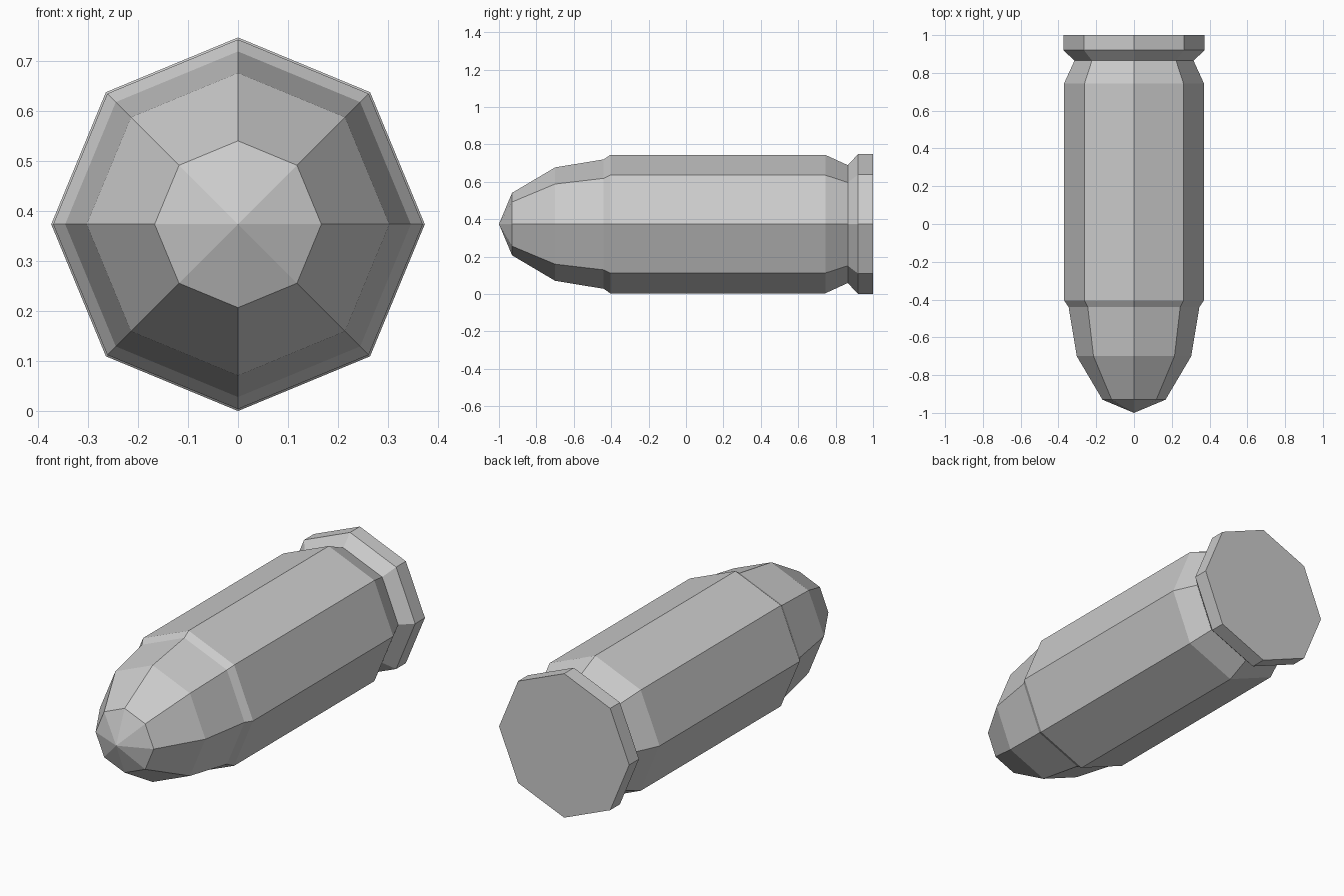
import bpy, bmesh
from math import cos, sin, tau

SIDES = 8
AXIS_Z = 0.374

cube = bpy.data.objects.get("Cube")
if cube:
    bpy.data.objects.remove(cube, do_unlink=True)

grey = bpy.data.materials.new("plain grey")
grey.use_nodes = True
colour = (0.6, 0.6, 0.6, 1)
grey.diffuse_color = colour
grey.node_tree.nodes["Principled BSDF"].inputs["Base Color"].default_value = colour


def lathe(name, profile, cap_end=False):
    """Turn (y, radius) pairs around the long axis with flat sides."""
    bm = bmesh.new()
    rings = []
    for y, r in profile:
        if r == 0:
            rings.append([bm.verts.new((0, y, AXIS_Z))] * SIDES)
        else:
            rings.append([bm.verts.new((r * cos(tau * i / SIDES), y,
                                        AXIS_Z + r * sin(tau * i / SIDES)))
                          for i in range(SIDES)])
    for a, b in zip(rings, rings[1:]):
        for i in range(SIDES):
            j = (i + 1) % SIDES
            corners = [a[i], a[j], b[j], b[i]]
            bm.faces.new(list(dict.fromkeys(corners)))
    if cap_end:
        bm.faces.new(rings[-1])
    bmesh.ops.recalc_face_normals(bm, faces=bm.faces)
    mesh = bpy.data.meshes.new(name)
    bm.to_mesh(mesh)
    bm.free()
    mesh.materials.append(grey)
    obj = bpy.data.objects.new(name, mesh)
    bpy.context.collection.objects.link(obj)
    return obj


# Pointed tip, stepping out at the mouth of the case
lathe("bullet_tip", [(-1, 0), (-0.93, 0.167), (-0.7, 0.303), (-0.44, 0.346)])

# Case with chamfered mouth, straight body, groove and closed rim
lathe("casing", [(-0.44, 0.346), (-0.405, 0.37), (0.745, 0.37), (0.865, 0.315),
                 (0.92, 0.374), (1, 0.374)], cap_end=True)
